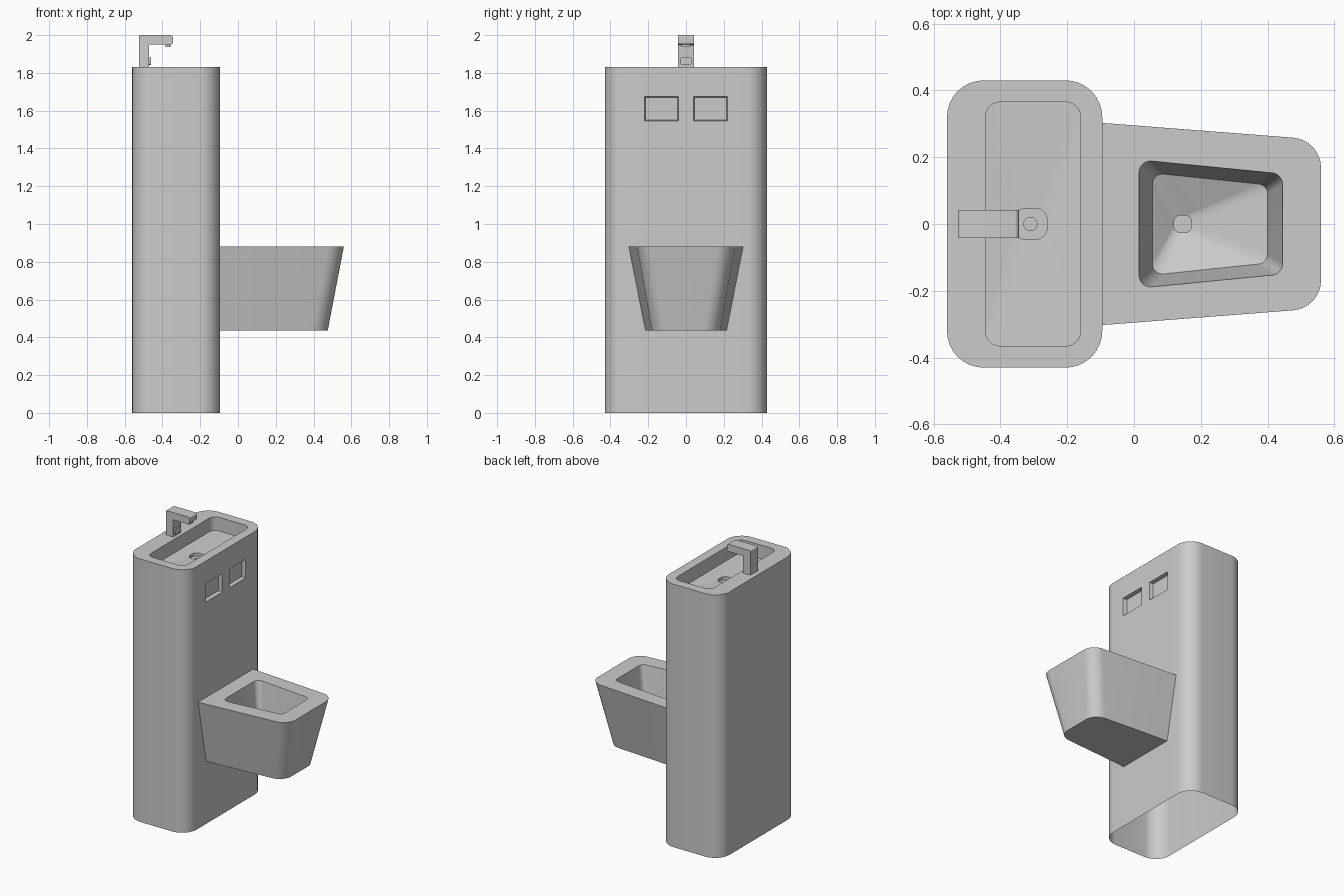
import bpy, bmesh, math
from mathutils import Vector

if "Cube" in bpy.data.objects:
    bpy.data.objects.remove(bpy.data.objects["Cube"])

SEG = 8


def rounded(pts, radii):
    """Polygon (counter-clockwise) with each corner replaced by an arc."""
    out = []
    n = len(pts)
    for i, r in enumerate(radii):
        c = Vector(pts[i])
        a = (Vector(pts[i - 1]) - c).normalized()
        b = (Vector(pts[(i + 1) % n]) - c).normalized()
        half = a.angle(b) / 2
        t, w = r / math.tan(half), math.sin(half)
        for k in range(SEG + 1):
            u = k / SEG
            k0, k1, k2 = (1 - u) ** 2, 2 * u * (1 - u) * w, u * u
            out.append((k0 * (c + a * t) + k1 * c + k2 * (c + b * t)) / (k0 + k1 + k2))
    return out


def box_ring(x0, x1, y, r):
    return rounded([(x0, -y), (x1, -y), (x1, y), (x0, y)], [r] * 4)


def taper_ring(x0, x1, y0, y1, r0, r1):
    return rounded([(x0, -y0), (x1, -y1), (x1, y1), (x0, y0)], [r0, r1, r1, r0])


def loft(rings, start_cap, end_cap, to3d=lambda p, h: (p.x, p.y, h)):
    """Join (outline, height) rings into a skin."""
    bm = bmesh.new()
    rows = [[bm.verts.new(to3d(p, h)) for p in ring] for ring, h in rings]
    n = len(rows[0])
    for a, b in zip(rows, rows[1:]):
        for i in range(n):
            j = (i + 1) % n
            bm.faces.new((a[i], a[j], b[j], b[i]))
    if start_cap:
        bm.faces.new(rows[0][::-1])
    if end_cap:
        bm.faces.new(rows[-1])
    bmesh.ops.remove_doubles(bm, verts=bm.verts[:], dist=1e-5)
    bm.normal_update()
    return bm


def finish(bm, name):
    mesh = bpy.data.meshes.new(name)
    bm.to_mesh(mesh)
    bm.free()
    ob = bpy.data.objects.new(name, mesh)
    bpy.context.collection.objects.link(ob)
    bpy.ops.object.select_all(action='DESELECT')
    ob.select_set(True)
    bpy.context.view_layer.objects.active = ob
    bpy.ops.object.shade_smooth_by_angle(angle=math.radians(30))
    return ob


# Cabinet shell, open below, with wash basin and drain sunk into the top
FRONT = -0.095
outer = box_ring(-0.56, FRONT, 0.43, 0.11)
drain = box_ring(-0.36, -0.26, 0.046, 0.035)
cabinet = loft([
    (outer, 0), (outer, 1.83),
    (box_ring(-0.445, -0.16, 0.365, 0.045), 1.83),
    (box_ring(-0.445, -0.16, 0.365, 0.045), 1.735),
    (drain, 1.722), (drain, 1.70),
    (box_ring(-0.33, -0.29, 0.02, 0.0199), 1.70),
    (box_ring(-0.33, -0.29, 0.02, 0.0199), 1.68)], False, True)


def front_faces():
    return [f for f in cabinet.faces
            if f.normal.x > 0.999 and abs(f.calc_center_median().x - FRONT) < 1e-4]


# Two recessed windows cut into the front wall
cuts = [((0, 0, z), (0, 0, 1)) for z in (1.545, 1.675)]
cuts += [((0, y, 0), (0, 1, 0)) for y in (-0.22, -0.04, 0.04, 0.22)]
for co, no in cuts:
    fs = front_faces()
    geom = set(fs)
    for f in fs:
        geom.update(f.edges, f.verts)
    bmesh.ops.bisect_plane(cabinet, geom=list(geom), plane_co=co, plane_no=no)
    cabinet.normal_update()
windows = []
for f in front_faces():
    c = f.calc_center_bounds()
    if 1.55 < c.z < 1.67 and 0.05 < abs(c.y) < 0.2:
        windows.append(f)
bmesh.ops.inset_individual(cabinet, faces=windows, thickness=0.008, depth=-0.025)
finish(cabinet, "cabinet")

# Toilet bowl: tapered body, opening, floor sloping to the drain
hole = box_ring(0.12, 0.172, 0.026, 0.02)
bowl = loft([
    (taper_ring(-0.10, 0.475, 0.215, 0.175, 0, 0.09), 0.435),
    (taper_ring(-0.10, 0.56, 0.303, 0.252, 0, 0.09), 0.88),
    (taper_ring(0.015, 0.445, 0.192, 0.15, 0.035, 0.035), 0.88),
    (taper_ring(0.055, 0.40, 0.153, 0.117, 0.03, 0.03), 0.62),
    (hole, 0.57), (hole, 0.50)], True, True)
finish(bowl, "toilet_bowl")

# Faucet: L-shaped spout
profile = rounded([(-0.525, 1.82), (-0.47, 1.82), (-0.47, 1.95), (-0.345, 1.95),
                   (-0.345, 2.0), (-0.525, 2.0)], [0, 0, 0.004, 0.012, 0.012, 0.006])
faucet = loft([(profile, 0.042), (profile, -0.042)], True, True,
              lambda p, h: (p.x, h, p.y))
finish(faucet, "faucet")

# Nozzle under the spout tip
tip = box_ring(-0.385, -0.357, 0.025, 0.012)
for p in tip:
    p.y += 0
finish(loft([(tip, 1.938), (tip, 1.955)], True, True), "faucet_nozzle")

# Sensor plate on the faucet stem
plate = rounded([(-0.03, 1.842), (0.03, 1.842), (0.03, 1.882), (-0.03, 1.882)], [0.01] * 4)
finish(loft([(plate, -0.475), (plate, -0.461)], True, True,
            lambda p, h: (h, p.x, p.y)), "faucet_sensor")
